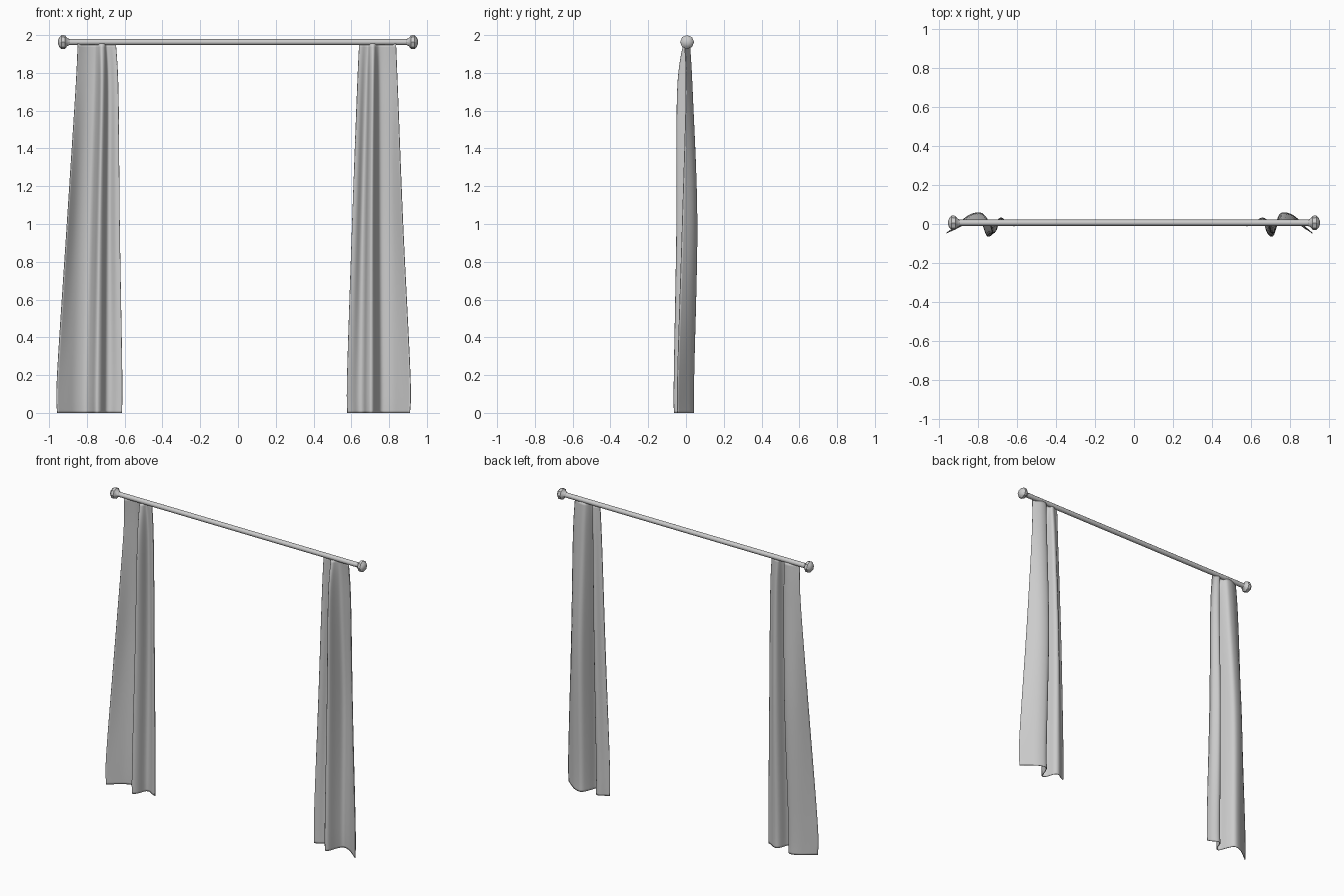
import bpy, bmesh, math

if "Cube" in bpy.data.objects:
    bpy.data.objects.remove(bpy.data.objects["Cube"])

ROD_Y, ROD_Z = 0.006, 1.963


def material(name, value):
    m = bpy.data.materials.new(name)
    m.diffuse_color = (value, value, value, 1)
    m.use_nodes = True
    m.node_tree.nodes["Principled BSDF"].inputs["Base Color"].default_value = m.diffuse_color
    return m


GREY = material("plain grey", 0.6)


def finish(name, bm, angle):
    bmesh.ops.recalc_face_normals(bm, faces=bm.faces)
    mesh = bpy.data.meshes.new(name)
    bm.to_mesh(mesh)
    bm.free()
    mesh.materials.append(GREY)
    ob = bpy.data.objects.new(name, mesh)
    bpy.context.collection.objects.link(ob)
    bpy.ops.object.select_all(action='DESELECT')
    ob.select_set(True)
    bpy.context.view_layer.objects.active = ob
    bpy.ops.object.shade_smooth_by_angle(angle=math.radians(angle))
    return ob


def lathe_x(name, profile, sides, angle):
    """Turn (x, radius) points around the rod axis, capping both ends."""
    bm = bmesh.new()
    rings = []
    for x, r in profile:
        rings.append([bm.verts.new((x, ROD_Y + r * math.sin(2 * math.pi * i / sides),
                                    ROD_Z + r * math.cos(2 * math.pi * i / sides)))
                      for i in range(sides)])
    for a, b in zip(rings, rings[1:]):
        for i in range(sides):
            j = (i + 1) % sides
            bm.faces.new((a[i], a[j], b[j], b[i]))
    bm.faces.new(rings[0])
    bm.faces.new(rings[-1])
    return finish(name, bm, angle)


def spline(points, steps):
    """Smooth curve through points of any dimension."""
    p = [points[0]] + list(points) + [points[-1]]
    out = []
    for i in range(1, len(p) - 2):
        for s in range(steps):
            t = s / steps
            out.append([0.5 * (2 * b + (c - a) * t + (2 * a - 5 * b + 4 * c - d) * t * t
                               + (3 * b - a - 3 * c + d) * t ** 3)
                        for a, b, c, d in zip(*p[i - 1:i + 3])])
    out.append(list(points[-1]))
    return out


# Fold shape: position across the cloth, and depth at each height
ACROSS = (0, .15, .3, .45, .53, .6, .68, .74, .82, .92, 1)
HEM = (-.045, -.005, .03, .04, 0, -.06, -.045, .01, .02, 0, -.01)
MID = (-.02, .03, .054, .054, .01, -.047, -.03, .02, .03, .005, 0)
HIGH = (0, .02, .032, .03, 0, -.044, -.03, .015, .02, .005, 0)
TOP = (-.008, .008, .018, .018, .006, -.012, -.008, .012, .012, .004, .003)
HEIGHTS = (0, .2, 1.0, 1.7, 1.955)
FOLDS = (HEM, HEM, MID, HIGH, TOP)


def curtain(name, outer, inner):
    rows = [(z, o, i) + f for z, o, i, f in zip(HEIGHTS, outer, inner, FOLDS)]
    bm = bmesh.new()
    grid = []
    for row in spline(rows, 7):
        z, o, i = row[:3]
        line = spline(list(zip(ACROSS, row[3:])), 4)
        grid.append([bm.verts.new((o + (i - o) * u, y, z)) for u, y in line])
    for a, b in zip(grid, grid[1:]):
        for k in range(len(a) - 1):
            bm.faces.new((a[k], a[k + 1], b[k + 1], b[k]))
    ob = finish(name, bm, 60)
    cloth = ob.modifiers.new("cloth thickness", 'SOLIDIFY')
    cloth.thickness = 0.004
    cloth.offset = 0


# Rod
lathe_x("curtain_rod", [(-.91, .016), (.91, .016)], 12, 40)

# End knobs
KNOB = [(.892, .016), (.905, .022), (.916, .036), (.934, .037), (.946, .026), (.952, .012)]
for side, label in ((-1, "left"), (1, "right")):
    lathe_x(label + "_end_knob", [(side * x, r) for x, r in KNOB], 8, 30)

# Curtains, mirrored folds with slightly different widths
curtain("left_curtain", (-.957, -.957, -.905, -.86, -.848), (-.615, -.613, -.626, -.633, -.646))
curtain("right_curtain", (.910, .912, .873, .846, .836), (.579, .578, .604, .630, .641))
